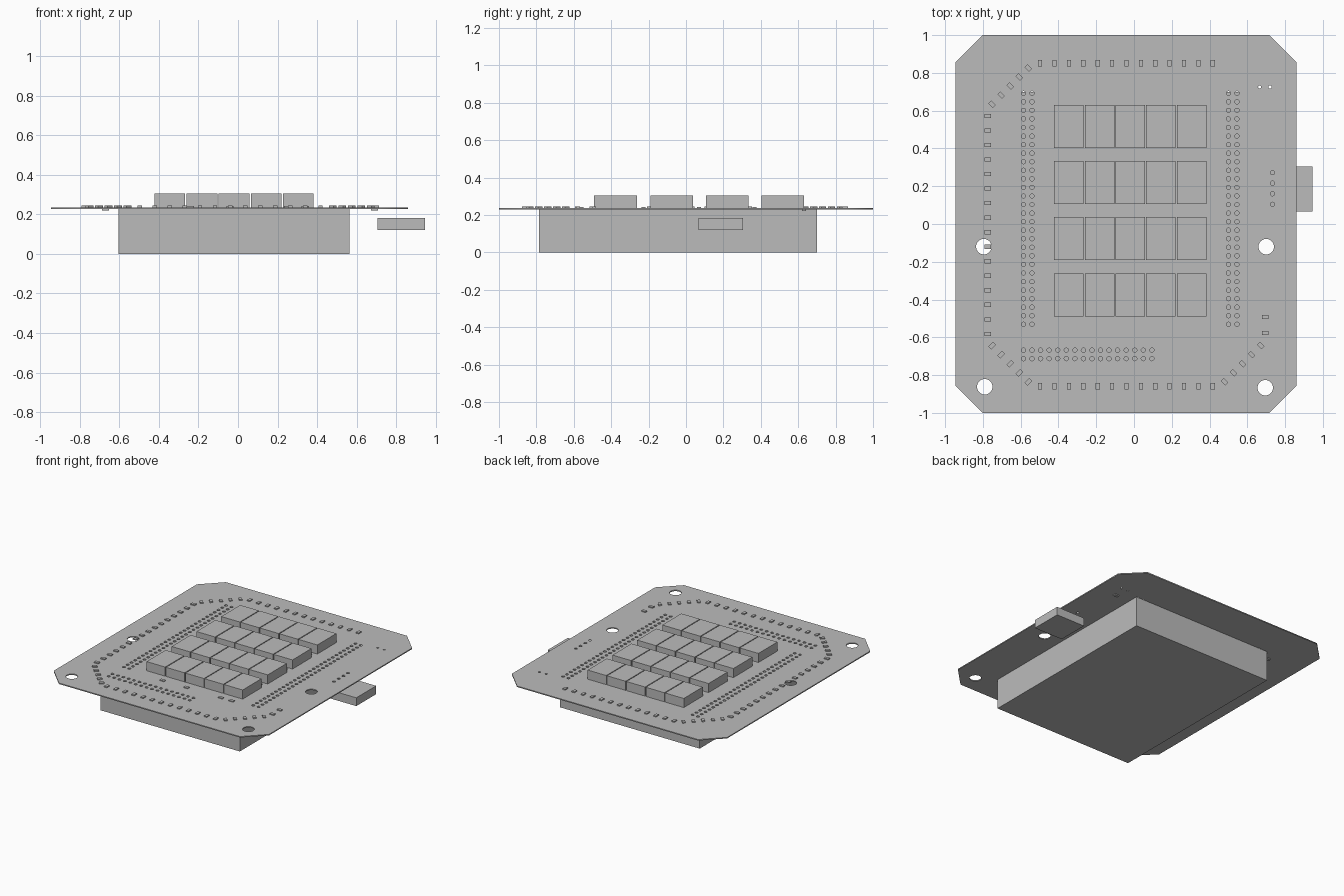
import bpy, bmesh, math
from mathutils import Matrix, Vector

cube = bpy.data.objects.get("Cube")
if cube:
    bpy.data.objects.remove(cube, do_unlink=True)

grey = bpy.data.materials.new("plain grey")
grey.use_nodes = True
grey.diffuse_color = (0.5, 0.5, 0.5, 1)
grey.node_tree.nodes["Principled BSDF"].inputs["Base Color"].default_value = (0.5, 0.5, 0.5, 1)

BOTTOM, TOP = 0.228, 0.236


def add_object(name, mesh):
    obj = bpy.data.objects.new(name, mesh)
    bpy.context.collection.objects.link(obj)
    mesh.materials.clear()
    mesh.materials.append(grey)
    return obj


def add_boxes(name, boxes):
    """Each box is (centre, size, turn about z)."""
    bm = bmesh.new()
    for centre, size, turn in boxes:
        m = Matrix.Translation(centre) @ Matrix.Rotation(turn, 4, 'Z') @ Matrix.Diagonal((*size, 1))
        bmesh.ops.create_cube(bm, size=1, matrix=m)
    mesh = bpy.data.meshes.new(name)
    bm.to_mesh(mesh)
    bm.free()
    return add_object(name, mesh)


def box(x0, x1, y0, y1, z0, z1):
    return (((x0 + x1) / 2, (y0 + y1) / 2, (z0 + z1) / 2), (x1 - x0, y1 - y0, z1 - z0), 0)


def octagon(x0, x1, y0, y1, c):
    return [(x0 + c, y0), (x1 - c, y0), (x1, y0 + c), (x1, y1 - c),
            (x1 - c, y1), (x0 + c, y1), (x0, y1 - c), (x0, y0 + c)]


def circle(x, y, r, sides):
    return [(x + r * math.cos(math.tau * i / sides), y + r * math.sin(math.tau * i / sides))
            for i in range(sides)]


# Circuit board outline with mounting holes and pin holes
loops = [octagon(-0.945, 0.86, -1, 1, 0.143)]
loops += [circle(x, y, 0.041, 32) for x, y in
          [(-0.795, -0.12), (0.7, -0.12), (-0.79, -0.862), (0.695, -0.867)]]
pitch = 0.0453
pins = [(x, 0.692 - i * pitch) for x in (-0.585, -0.54, 0.5, 0.545) for i in range(28)]
pins += [(-0.585 + i * pitch, y) for y in (-0.668, -0.713) for i in range(16)]
pins += [(0.733, 0.272 - i * 0.056) for i in range(4)]
loops += [circle(x, y, 0.0115, 12) for x, y in pins]
loops += [circle(x, 0.725, 0.008, 12) for x in (0.665, 0.72)]

curve = bpy.data.curves.new("board outline", 'CURVE')
curve.dimensions = '2D'
curve.fill_mode = 'BOTH'
curve.extrude = (TOP - BOTTOM) / 2
for points in loops:
    spline = curve.splines.new('POLY')
    spline.points.add(len(points) - 1)
    for p, (x, y) in zip(spline.points, points):
        p.co = (x, y, 0, 1)
    spline.use_cyclic_u = True
helper = bpy.data.objects.new("board outline", curve)
bpy.context.collection.objects.link(helper)
bpy.context.view_layer.update()
mesh = bpy.data.meshes.new_from_object(helper.evaluated_get(bpy.context.evaluated_depsgraph_get()))
bpy.data.objects.remove(helper, do_unlink=True)
bm = bmesh.new()
bm.from_mesh(mesh)
bmesh.ops.remove_doubles(bm, verts=bm.verts, dist=0.0001)
bmesh.ops.recalc_face_normals(bm, faces=bm.faces)
bm.to_mesh(mesh)
bm.free()
board = add_object("circuit_board", mesh)
board.location.z = (TOP + BOTTOM) / 2

# Large block under the board, and the side connector
add_boxes("lower_block", [box(-0.605, 0.565, -0.785, 0.7, 0, BOTTOM)])
add_boxes("side_connector", [box(0.705, 0.945, 0.067, 0.305, 0.12, 0.183)])

# Grid of raised modules
modules = []
for row, y in enumerate((0.517, 0.22, -0.077, -0.377)):
    for col in range(5):
        x = -0.345 + col * 0.1625
        modules.append(box(x - 0.078, x + 0.078, y - 0.114, y + 0.114, TOP, 0.305))
add_boxes("raised_modules", modules)

# Ring of small parts following the board edge, open on the connector side
path = [Vector(p) for p in octagon(-0.775, 0.695, -0.86, 0.85, 0.24)]
path = path[4:] + path[:3] + [Vector((0.695, -0.45))]
parts = []
for a, b in zip(path, path[1:]):
    count = max(1, round((b - a).length / 0.075))
    turn = math.atan2(b.y - a.y, b.x - a.x)
    for i in range(count):
        p = a.lerp(b, (i + 0.5) / count)
        parts.append(((p.x, p.y, TOP + 0.004), (0.022, 0.034, 0.008), turn))
add_boxes("edge_components", parts)

# Small parts between the rows of modules
small = []
for y in (-0.56, -0.227, 0.07, 0.367):
    for x in (-0.24, -0.04, 0.25, 0.34):
        small.append(((x, y, TOP + 0.003), (0.036, 0.022, 0.006), 0))
add_boxes("centre_components", small)

# Tiny parts on the underside
add_boxes("underside_components",
          [((x, 0.63, BOTTOM - 0.004), (0.036, 0.022, 0.008), 0) for x in (-0.67, 0.69)])
